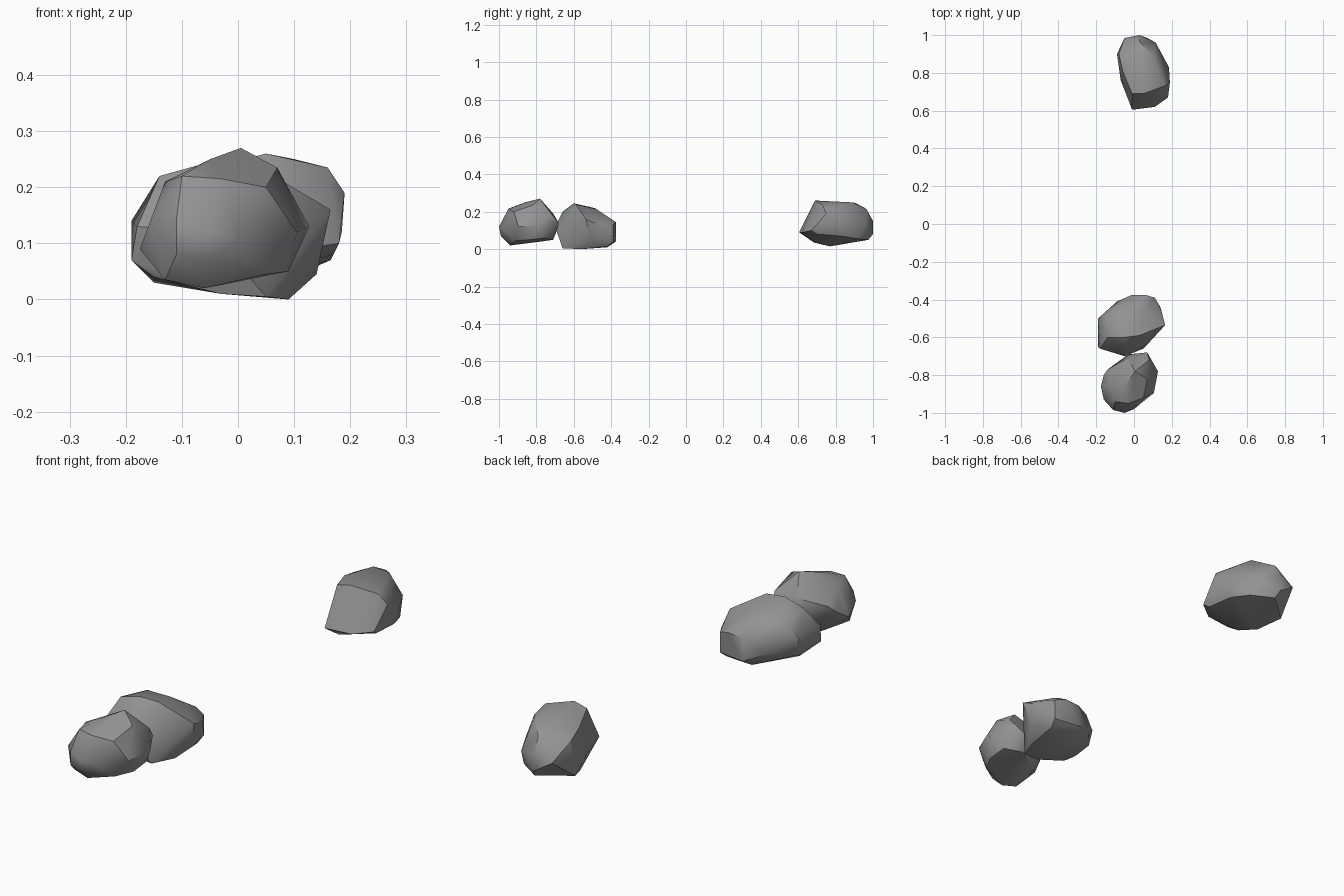
import bpy
import bmesh
from math import radians
from mathutils import Vector

cube = bpy.data.objects.get("Cube")
if cube:
    bpy.data.objects.remove(cube, do_unlink=True)

stone = bpy.data.materials.new("stone_grey")
stone.use_nodes = True
stone_colour = (0.29, 0.29, 0.29, 1)
stone.diffuse_color = stone_colour
stone.node_tree.nodes["Principled BSDF"].inputs["Base Color"].default_value = stone_colour


def make_rock(name, low, middle, high):
    """Chipped boulder: hull around three rings of corners, given in hundredths."""
    bm = bmesh.new()
    for corner in low + middle + high:
        bm.verts.new(Vector(corner) / 100)
    hull = bmesh.ops.convex_hull(bm, input=bm.verts)
    loose = {v for v in hull["geom_interior"] + hull["geom_unused"]
             if isinstance(v, bmesh.types.BMVert)}
    bmesh.ops.delete(bm, geom=list(loose), context="VERTS")
    bmesh.ops.recalc_face_normals(bm, faces=bm.faces)

    # Merge shallow neighbours into broad chipped facets
    bmesh.ops.dissolve_limit(bm, angle_limit=radians(6), verts=bm.verts, edges=bm.edges)
    bmesh.ops.triangulate(bm, faces=bm.faces)

    mesh = bpy.data.meshes.new(name)
    bm.to_mesh(mesh)
    bm.free()
    mesh.materials.append(stone)
    rock = bpy.data.objects.new(name, mesh)
    bpy.context.collection.objects.link(rock)

    # Soft shading across shallow edges, crisp breaks elsewhere
    bpy.ops.object.select_all(action="DESELECT")
    rock.select_set(True)
    bpy.context.view_layer.objects.active = rock
    bpy.ops.object.shade_smooth_by_angle(angle=radians(33))
    return rock


# Front rock: rounded nose with a small peak behind
make_rock(
    "front_rock",
    low=[(-13, -93, 3.5), (-6, -94, 2), (-3, -93, 3), (5, -91, 4.5), (9, -84, 5),
         (9, -75, 6), (2, -71, 5), (-10, -78, 4)],
    middle=[(-16, -80, 13), (-17.5, -86, 9), (-16, -93, 13), (-11, -98.5, 8), (-11, -98.5, 14),
            (-5, -100, 12), (-5, -99, 7), (0, -98, 11), (10.5, -89.5, 12), (12.7, -78, 13),
            (7, -68, 14), (-3, -69, 10), (-14, -77, 16)],
    high=[(-10, -94, 22), (-3, -95, 21.5), (5, -92, 20), (-5, -86, 25), (0.5, -78, 27),
          (7, -82, 23.5), (8, -72, 19), (-3, -71, 19), (-13, -85, 21)],
)

# Middle rock: flat base, sloping top and a pointed side
make_rock(
    "middle_rock",
    low=[(-3, -66, 1), (5, -66, 0.5), (9, -56, 0), (10, -42, 1.5), (-2, -42, 1), (-15, -56, 3),
         (-15, -64, 4), (14, -51, 4.5)],
    middle=[(-19, -65, 7), (-19, -50, 14), (-17, -50, 6), (-9, -41, 8), (-1, -37.5, 4),
            (-1, -37.5, 14), (6, -37.5, 14.5), (11, -39, 4), (11, -39, 13), (14, -44, 12),
            (16.5, -53.5, 16), (6.5, -64, 12), (-5, -70, 12), (-18, -66, 13)],
    high=[(-14, -60, 22), (-5, -60, 24.5), (3, -59, 24), (-9, -49, 22), (1, -48, 21.5),
          (6, -45, 18.5), (-4, -66, 20), (-14, -48, 19)],
)

# Rear rock: long block with an overhanging front wedge and a low inner edge
make_rock(
    "rear_rock",
    low=[(0, 68.5, 3.5), (-3.5, 77, 1.5), (-8, 87, 4), (4, 97.5, 5), (13, 92, 5.5),
         (16.5, 83, 7), (17, 70, 8)],
    middle=[(-1, 60.5, 9), (11, 62, 9), (18, 67, 10), (19, 75, 19), (18.5, 83, 12),
            (11.5, 96, 13), (7, 98.5, 9), (3, 100, 8), (3, 100, 15), (-5, 98.5, 13),
            (-9, 90, 14), (-7, 76, 11)],
    high=[(-1, 69, 24.5), (5, 69, 26), (16, 73, 23.5), (15, 82, 22.5), (10, 89, 25),
          (1, 91, 24.5), (3, 96.5, 21.5), (-6, 81, 22.5), (-8, 90, 20)],
)
